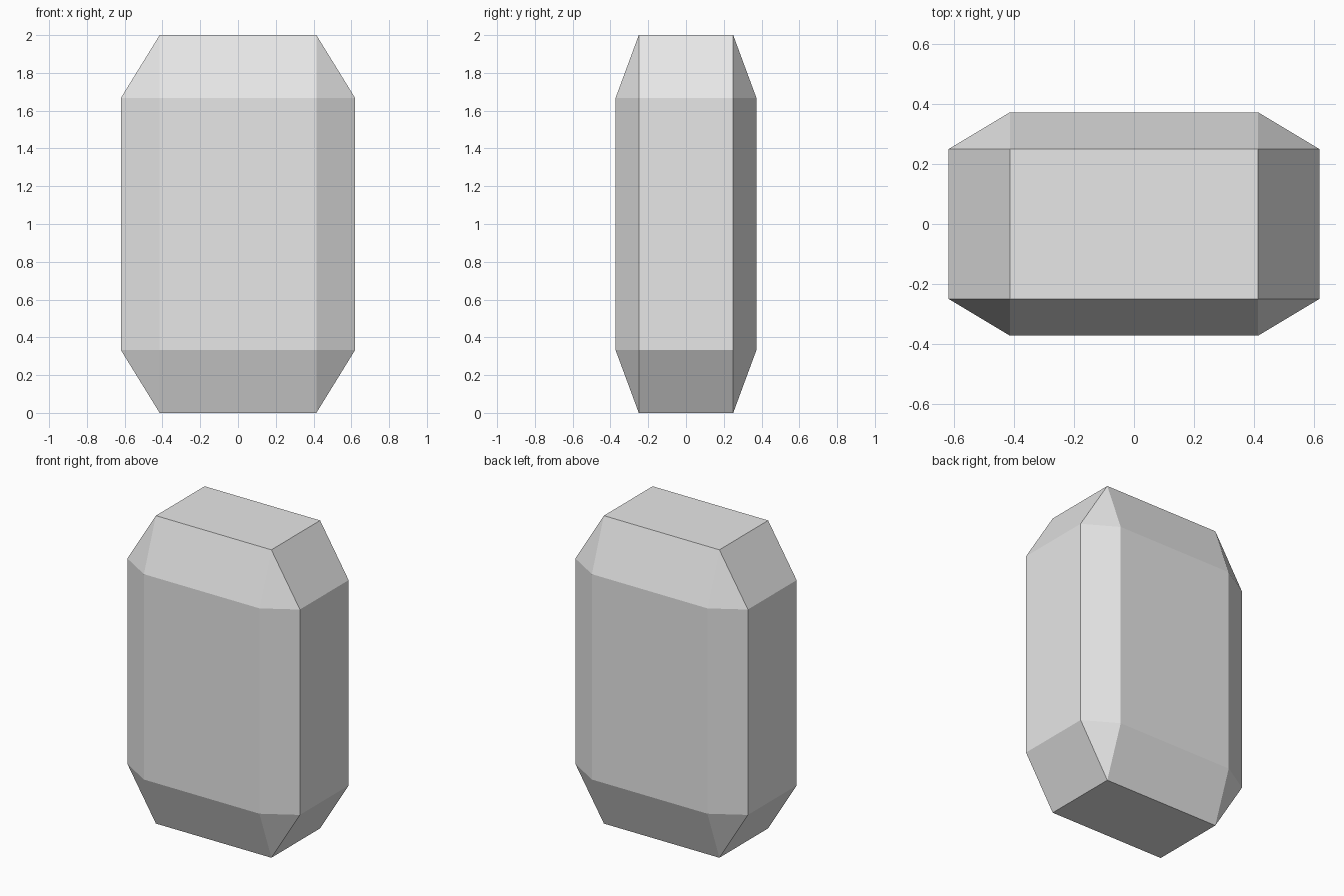
import bpy
import bmesh
from itertools import product

if "Cube" in bpy.data.objects:
    bpy.data.objects.remove(bpy.data.objects["Cube"], do_unlink=True)

# Plain light grey
grey = bpy.data.materials.new("light_grey")
grey.use_nodes = True
colour = (0.8, 0.8, 0.8, 1)
grey.diffuse_color = colour
grey.node_tree.nodes["Principled BSDF"].inputs["Base Color"].default_value = colour

# Half sizes of the block, and of its flat faces inside the chamfers
outer = (0.62, 0.373, 1.0)
inner = (0.415, 0.25, 0.667)

# Chamfered block: each corner is cut to a triangle, one point per face direction
bm = bmesh.new()
for signs in product((-1, 1), repeat=3):
    for axis in range(3):
        point = [s * (outer if i == axis else inner)[i] for i, s in enumerate(signs)]
        point[2] += outer[2]
        bm.verts.new(point)
bmesh.ops.convex_hull(bm, input=bm.verts)
bmesh.ops.dissolve_limit(bm, angle_limit=0.01, verts=bm.verts, edges=bm.edges)
bmesh.ops.recalc_face_normals(bm, faces=bm.faces)

mesh = bpy.data.meshes.new("chamfered_block")
bm.to_mesh(mesh)
bm.free()
mesh.materials.append(grey)
block = bpy.data.objects.new("chamfered_block", mesh)
bpy.context.collection.objects.link(block)
